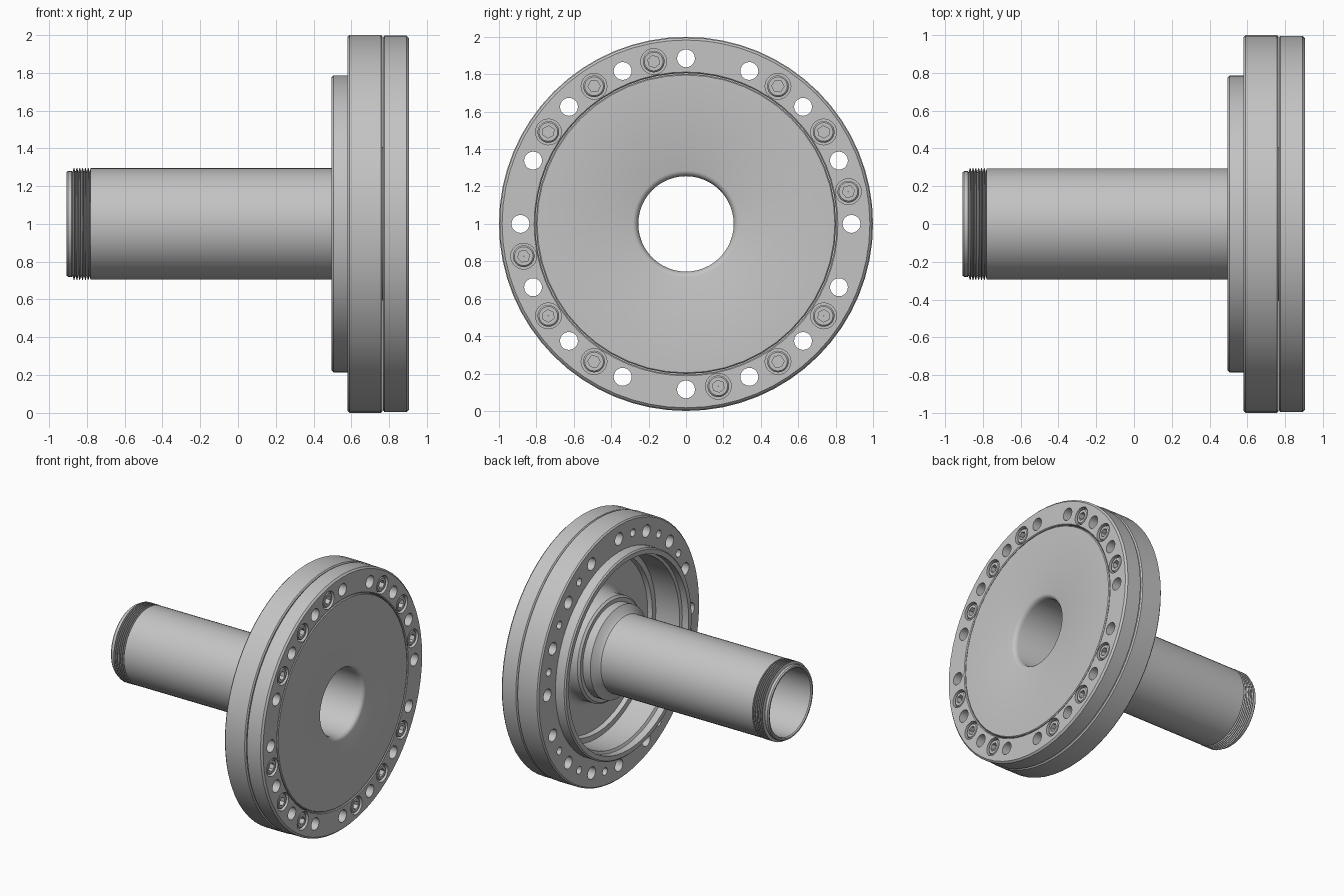
import bpy
import bmesh
import math
from mathutils import Matrix, Vector

cube = bpy.data.objects.get("Cube")
if cube:
    bpy.data.objects.remove(cube, do_unlink=True)

AXIS_Z = 1.0
BOLT_CIRCLE = 0.885
STEP = math.tau / 16

steel = bpy.data.materials.new("grey steel")
steel.use_nodes = True
grey = (0.55, 0.55, 0.55, 1)
steel.diffuse_color = grey
steel.node_tree.nodes["Principled BSDF"].inputs["Base Color"].default_value = grey


def add_object(name, bm):
    bmesh.ops.recalc_face_normals(bm, faces=bm.faces)
    mesh = bpy.data.meshes.new(name)
    bm.to_mesh(mesh)
    bm.free()
    mesh.materials.append(steel)
    obj = bpy.data.objects.new(name, mesh)
    bpy.context.collection.objects.link(obj)
    return obj


def lathe(name, profile, sides, height=AXIS_Z):
    """Turn a closed (x, radius) profile about the x axis."""
    bm = bmesh.new()
    rings = []
    for i in range(sides):
        a = math.tau * i / sides
        rings.append([bm.verts.new((x, r * math.cos(a), height + r * math.sin(a)))
                      for x, r in profile])
    n = len(profile)
    for i in range(sides):
        here, there = rings[i], rings[(i + 1) % sides]
        for j in range(n):
            k = (j + 1) % n
            bm.faces.new((here[j], here[k], there[k], there[j]))
    return add_object(name, bm)


def bolt_point(angle):
    return Vector((0, BOLT_CIRCLE * math.cos(angle), AXIS_Z + BOLT_CIRCLE * math.sin(angle)))


def drill(obj, centers, radius, x0, x1, sides=20):
    """Cut round or many-sided holes parallel to x."""
    bm = bmesh.new()
    for c in centers:
        m = (Matrix.Translation((((x0 + x1) / 2), c.y, c.z))
             @ Matrix.Rotation(math.pi / 2, 4, "Y"))
        bmesh.ops.create_cone(bm, cap_ends=True, segments=sides, radius1=radius,
                              radius2=radius, depth=x1 - x0, matrix=m)
    cutter = add_object("hole_cutter", bm)
    cutter.hide_render = True
    mod = obj.modifiers.new("holes", "BOOLEAN")
    mod.operation = "DIFFERENCE"
    mod.solver = "EXACT"
    mod.object = cutter
    bpy.context.view_layer.objects.active = obj
    bpy.ops.object.modifier_apply(modifier=mod.name)
    bpy.data.objects.remove(cutter, do_unlink=True)


def smooth(obj):
    bpy.ops.object.select_all(action="DESELECT")
    obj.select_set(True)
    bpy.context.view_layer.objects.active = obj
    bpy.ops.object.shade_smooth_by_angle(angle=math.radians(30))


# Sixteen through holes, with screws in three of every four gaps
hole_points = [bolt_point(STEP * i) for i in range(16)]
screw_angles = [STEP * (i + 0.5) for i in range(16) if i % 4 != 3]
screw_points = [bolt_point(a) for a in screw_angles]

# Rear flange ring with its raised locating lip
rear_flange = lathe("rear_flange", [
    (0.495, 0.74), (0.495, 0.775), (0.505, 0.785), (0.58, 0.785),
    (0.58, 0.99), (0.59, 1.0), (0.757, 1.0), (0.765, 0.99),
    (0.765, 0.72), (0.56, 0.72), (0.55, 0.74)], 64)
drill(rear_flange, hole_points, 0.048, 0.4, 1.0)
drill(rear_flange, screw_points, 0.03, 0.4, 0.74, 12)

# Front clamp ring with counterbored screw seats
clamp_ring = lathe("clamp_ring", [
    (0.767, 0.806), (0.767, 0.985), (0.775, 0.996), (0.892, 0.996),
    (0.905, 0.983), (0.905, 0.812), (0.899, 0.806)], 64)
drill(clamp_ring, hole_points, 0.048, 0.7, 1.0)
drill(clamp_ring, screw_points, 0.069, 0.84, 1.0, 24)

# Hub disc and hollow shaft, turned as one piece
profile = [(0.905, 0.285), (0.905, 0.796), (0.899, 0.802), (0.767, 0.802),
           (0.767, 0.68), (0.80, 0.67), (0.80, 0.46)]
# Rounded root, hub collar and taper down to the shaft
for i in range(1, 5):
    a = math.pi / 2 * i / 4
    profile.append((0.80 - 0.06 * (1 - math.cos(a)), 0.46 - 0.06 * math.sin(a)))
profile += [(0.66, 0.40), (0.645, 0.385), (0.645, 0.355), (0.58, 0.355),
            (0.55, 0.31), (0.53, 0.295), (-0.78, 0.295), (-0.785, 0.275)]
# Threaded end
ridges = 6
pitch = 0.09 / ridges
for i in range(ridges):
    x = -0.785 - pitch * i
    profile += [(x - pitch * 0.4, 0.297), (x - pitch * 0.6, 0.297), (x - pitch, 0.275)]
# Plain tip, bore and rounded bore mouth
profile += [(-0.88, 0.28), (-0.9, 0.28), (-0.908, 0.273), (-0.908, 0.262),
            (-0.90, 0.255), (0.87, 0.255), (0.89, 0.262), (0.9, 0.272)]
shaft = lathe("hub_and_shaft", profile, 48)

# Socket head screws
screw = lathe("screw", [
    (0.79, 0.001), (0.79, 0.058), (0.891, 0.058), (0.899, 0.05), (0.899, 0.001)],
    24, height=0)
drill(screw, [Vector((0, 0, 0))], 0.033, 0.862, 1.0, 6)

for part in (rear_flange, clamp_ring, shaft, screw):
    smooth(part)

for i, (point, angle) in enumerate(zip(screw_points, screw_angles)):
    copy = screw if i == 0 else screw.copy()
    if i:
        bpy.context.collection.objects.link(copy)
    copy.name = f"screw_{i + 1}"
    copy.location = point
    copy.rotation_euler.x = angle
